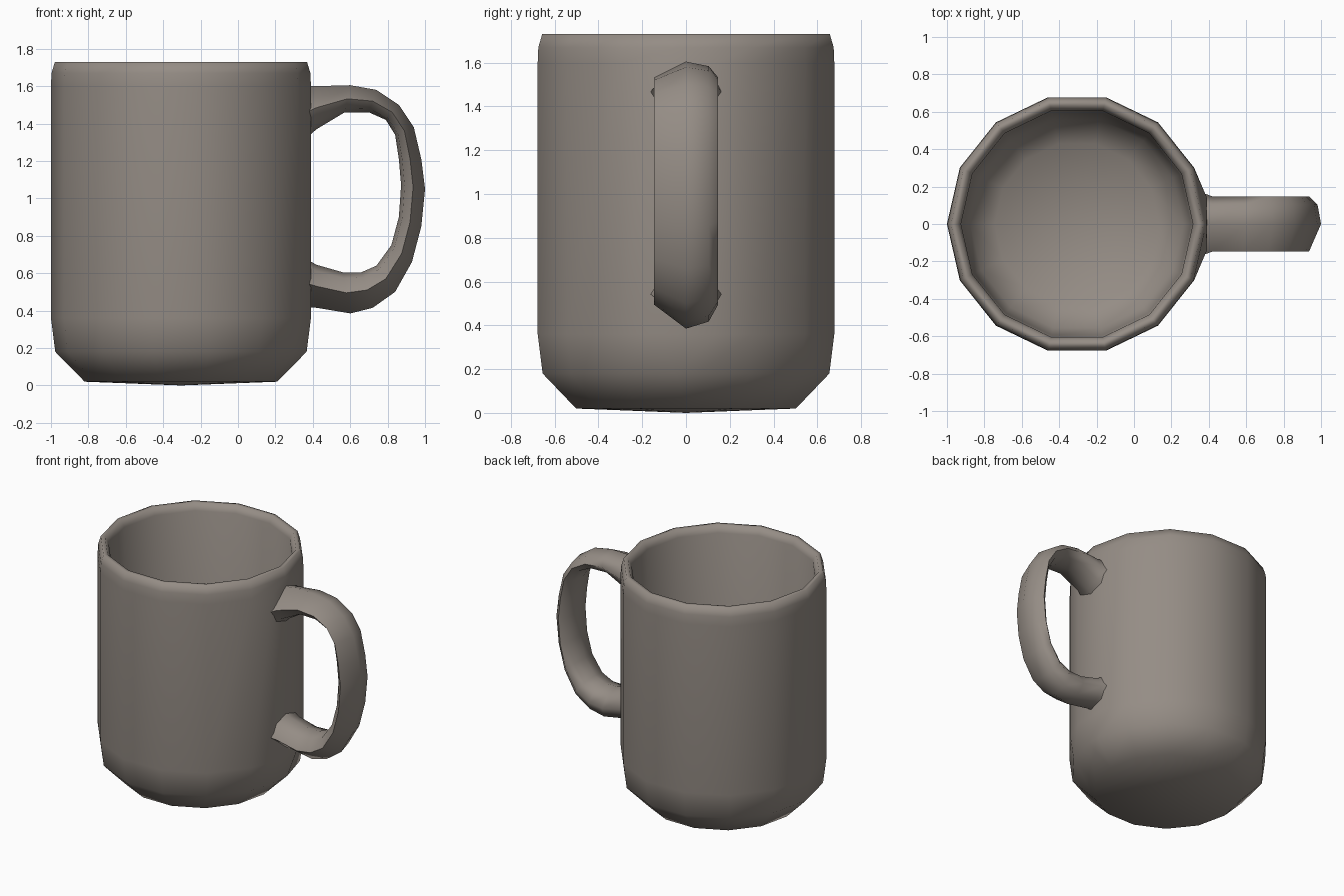
import bpy, bmesh, math

cube = bpy.data.objects.get("Cube")
if cube:
    bpy.data.objects.remove(cube, do_unlink=True)

CX = -0.305      # centre of the cup
SIDES = 14
HALF_W = 0.147   # half width of the handle

clay = bpy.data.materials.new("warm grey clay")
clay.use_nodes = True
colour = (0.30, 0.265, 0.235, 1)
clay.diffuse_color = colour
bsdf = clay.node_tree.nodes["Principled BSDF"]
bsdf.inputs["Base Color"].default_value = colour
bsdf.inputs["Roughness"].default_value = 0.7


def loft(name, rings, cap_ends):
    """Skin a list of closed rings into one smooth object."""
    bm = bmesh.new()
    rows = [[bm.verts.new(p) for p in ring] for ring in rings]
    n = len(rows[0])
    for a, b in zip(rows, rows[1:]):
        for i in range(n):
            j = (i + 1) % n
            bm.faces.new((a[i], a[j], b[j], b[i]))
    if cap_ends:
        bm.faces.new(rows[0])
        bm.faces.new(rows[-1])
    bmesh.ops.remove_doubles(bm, verts=bm.verts, dist=0.0005)
    bmesh.ops.recalc_face_normals(bm, faces=bm.faces)
    mesh = bpy.data.meshes.new(name)
    bm.to_mesh(mesh)
    bm.free()
    mesh.materials.append(clay)
    obj = bpy.data.objects.new(name, mesh)
    bpy.context.collection.objects.link(obj)
    bpy.ops.object.select_all(action='DESELECT')
    obj.select_set(True)
    bpy.context.view_layer.objects.active = obj
    bpy.ops.object.shade_smooth_by_angle(angle=math.radians(80))
    return obj


def cup_ring(r, z, flat):
    """Regular polygon whose corner at the handle widens into a flat."""
    pts = [(CX + r, flat, z)]
    for k in range(1, SIDES):
        a = math.tau * k / SIDES
        pts.append((CX + r * math.cos(a), r * math.sin(a), z))
    pts.append((CX + r, -flat, z))
    return pts


# Cup: radius, height, half width of the flat under the handle
profile = [
    (0, 0, 0), (0.515, 0.02, 0), (0.672, 0.18, 0.05), (0.695, 0.36, 0.14),
    (0.695, 1.6, 0.14), (0.692, 1.67, 0), (0.674, 1.73, 0),
    (0.645, 1.73, 0), (0.62, 1.68, 0), (0.61, 0.38, 0),
    (0.57, 0.2, 0), (0.44, 0.1, 0), (0, 0.07, 0),
]
loft("mug_body", [cup_ring(*p) for p in profile], False)

# Handle: matching outer and inner edges in the xz plane
outer = [(0.34, 1.6), (0.42, 1.6), (0.6, 1.605), (0.74, 1.58), (0.86, 1.5),
         (0.94, 1.38), (0.98, 1.21), (1.0, 1.05), (0.98, 0.85),
         (0.93, 0.66), (0.84, 0.5), (0.72, 0.415), (0.6, 0.385),
         (0.42, 0.415), (0.34, 0.42)]
inner = [(0.34, 1.3), (0.42, 1.37), (0.57, 1.46), (0.7, 1.46), (0.79, 1.42),
         (0.84, 1.34), (0.86, 1.21), (0.872, 1.07), (0.86, 0.9),
         (0.82, 0.75), (0.74, 0.64), (0.66, 0.605), (0.56, 0.605),
         (0.42, 0.645), (0.34, 0.69)]
angles = [math.radians(d) for d in (0, 45, 90, 135, 180, 225, 270)]

sections = []
for (ox, oz), (ix, iz) in zip(outer, inner):
    mx, mz, hx, hz = (ox + ix) / 2, (oz + iz) / 2, (ox - ix) / 2, (oz - iz) / 2
    width = HALF_W * (1.2 if ox < 0.39 else 1)
    sections.append([(mx + hx * math.cos(a), width * math.sin(a),
                      mz + hz * math.cos(a)) for a in angles])
loft("mug_handle", sections, True)
